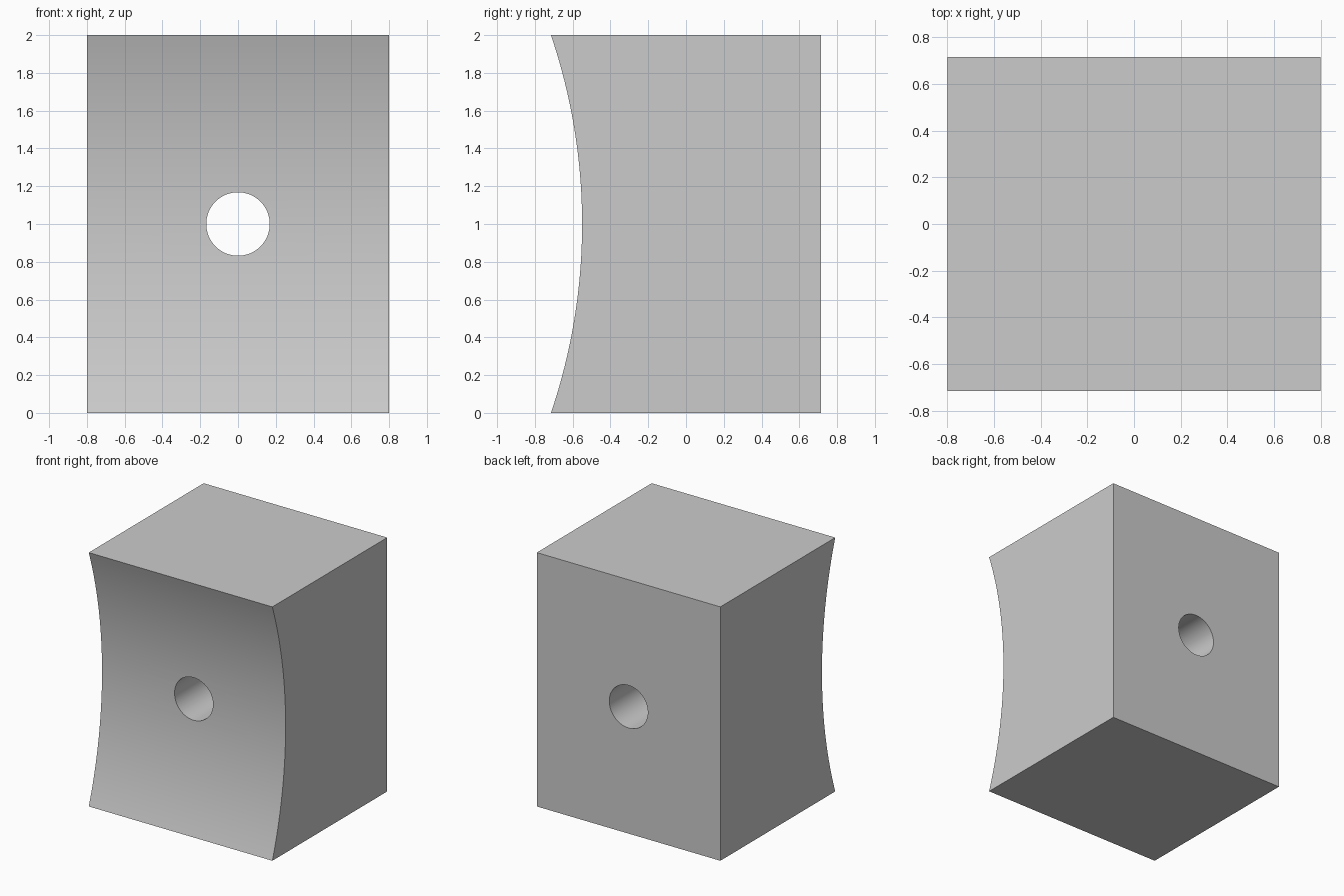
import bpy, bmesh
from math import asin, sin, cos, pi, radians

cube = bpy.data.objects.get("Cube")
if cube:
    bpy.data.objects.remove(cube, do_unlink=True)

HALF_W, HALF_D, HEIGHT = 0.8, 0.715, 2.0
SAG = 0.165            # depth of the hollow in the front
HOLE_R = 0.168
ARC_STEPS = 48

grey = bpy.data.materials.new("plain grey")
colour = (0.6, 0.6, 0.6, 1)
grey.diffuse_color = colour
grey.use_nodes = True
grey.node_tree.nodes["Principled BSDF"].inputs["Base Color"].default_value = colour

# Block: side profile with a concave arc at the front, extruded across x
radius = (1 + SAG ** 2) / (2 * SAG)
half_angle = asin(1 / radius)
centre_y = -HALF_D + SAG - radius
profile = [(HALF_D, 0), (HALF_D, HEIGHT)]
for i in range(ARC_STEPS + 1):
    a = half_angle * (1 - 2 * i / ARC_STEPS)
    profile.append((centre_y + radius * cos(a), 1 + radius * sin(a)))

bm = bmesh.new()
side = bm.faces.new([bm.verts.new((-HALF_W, y, z)) for y, z in profile])
ext = bmesh.ops.extrude_face_region(bm, geom=[side])
moved = [v for v in ext["geom"] if isinstance(v, bmesh.types.BMVert)]
bmesh.ops.translate(bm, verts=moved, vec=(2 * HALF_W, 0, 0))
bmesh.ops.recalc_face_normals(bm, faces=bm.faces)
mesh = bpy.data.meshes.new("block")
bm.to_mesh(mesh)
bm.free()
mesh.materials.append(grey)
block = bpy.data.objects.new("block", mesh)
bpy.context.collection.objects.link(block)

# Round hole bored from front to back
bpy.ops.mesh.primitive_cylinder_add(vertices=64, radius=HOLE_R, depth=3,
                                    location=(0, 0, 1), rotation=(pi / 2, 0, 0))
cutter = bpy.context.object
cutter.name = "hole_cutter"
cutter.hide_render = True
cutter.data.materials.append(grey)
bore = block.modifiers.new("bore", "BOOLEAN")
bore.operation = "DIFFERENCE"
bore.solver = "EXACT"
bore.object = cutter

bpy.ops.object.select_all(action="DESELECT")
block.select_set(True)
bpy.context.view_layer.objects.active = block
bpy.ops.object.modifier_apply(modifier=bore.name)
bpy.data.objects.remove(cutter, do_unlink=True)

# Smooth the hollow and the bore, keep the edges crisp
bpy.ops.object.shade_smooth_by_angle(angle=radians(30))
